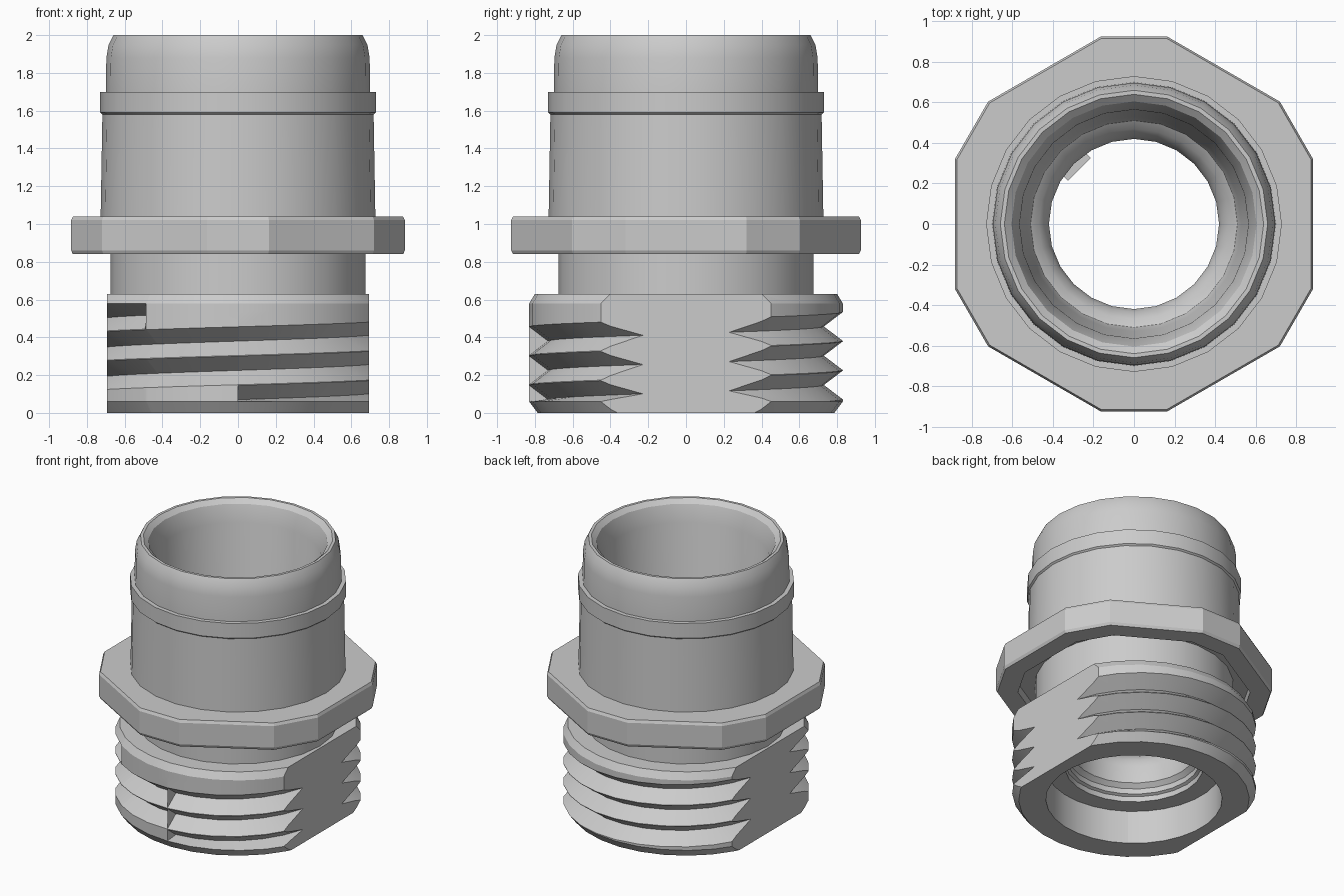
import bpy, bmesh
from math import sin, cos, pi, radians, floor
from mathutils import Vector

cube = bpy.data.objects.get("Cube")
if cube:
    bpy.data.objects.remove(cube, do_unlink=True)

grey = bpy.data.materials.new("plain_grey")
grey.use_nodes = True
colour = (0.6, 0.6, 0.6, 1)
grey.diffuse_color = colour
grey.node_tree.nodes["Principled BSDF"].inputs["Base Color"].default_value = colour


def finish(name, bm, smooth=True):
    bmesh.ops.recalc_face_normals(bm, faces=bm.faces[:])
    mesh = bpy.data.meshes.new(name)
    bm.to_mesh(mesh)
    bm.free()
    mesh.materials.append(grey)
    ob = bpy.data.objects.new(name, mesh)
    bpy.context.collection.objects.link(ob)
    if smooth:
        bpy.ops.object.select_all(action="DESELECT")
        ob.select_set(True)
        bpy.context.view_layer.objects.active = ob
        bpy.ops.object.shade_smooth_by_angle(angle=radians(25))
    return ob


def loft(columns):
    """Join (angle, closed r-z section) columns into a ring-shaped solid."""
    bm = bmesh.new()
    rings = [[bm.verts.new((r * cos(a), r * sin(a), z)) for r, z in sec]
             for a, sec in columns]
    for i, ring in enumerate(rings):
        nxt = rings[(i + 1) % len(rings)]
        for j in range(len(ring)):
            k = (j + 1) % len(ring)
            bm.faces.new((ring[j], nxt[j], nxt[k], ring[k]))
    bmesh.ops.remove_doubles(bm, verts=bm.verts[:], dist=1e-5)
    bmesh.ops.dissolve_degenerate(bm, edges=bm.edges[:], dist=1e-5)
    return bm


def lathe(section, sides):
    return loft([(2 * pi * i / sides, section) for i in range(sides)])


# Sleeve: rounded lip, collar band, neck and the stepped bore
sleeve = [
    (0.605, 1.97), (0.64, 2.0), (0.66, 2.0), (0.685, 1.95), (0.697, 1.88),
    (0.70, 1.7), (0.73, 1.7), (0.73, 1.59), (0.718, 1.58), (0.728, 1.0),
    (0.675, 0.98), (0.675, 0.6), (0.62, 0.6), (0.62, 0.25), (0.47, 0.25),
    (0.47, 0.29), (0.45, 0.3), (0.45, 0.34), (0.42, 0.37), (0.42, 0.5),
    (0.435, 0.56), (0.47, 0.61), (0.51, 0.64), (0.53, 0.7), (0.565, 1.85)]
finish("main_sleeve", lathe(sleeve, 24))

# Hexagonal flange with clipped corners and a recess under it
bm = bmesh.new()
angles = [radians(60 * k + s) for k in range(6) for s in (-20, 20)]
levels = [(0.79, 0.91), (0.79, 0.84), (0.93, 0.84), (0.94, 0.86),
          (0.94, 1.02), (0.93, 1.04), (0.7, 1.04), (0.66, 0.91)]
bm.free()
finish("hex_flange", loft([(a, levels) for a in angles]), smooth=False)

# Threaded end: one helical V groove cut into a chamfered cylinder
PITCH, CREST, ROOT, START, TURNS = 0.155, 0.83, 0.73, 0.07, 2.9
LOW, HIGH = 0.06, 0.58


def thread_section(turn, shift):
    """Outer and inner outline at a turn fraction measured from the front."""
    sec = [(0.6, 0), (0.785, 0), (CREST, LOW)]
    for k in range(4):
        z = START + PITCH * (turn + k)
        radius = ROOT if turn + k + shift < TURNS else CREST
        for r, h in ((CREST, z - 0.49 * PITCH), (radius, z),
                     (CREST, z + 0.49 * PITCH)):
            sec.append((r, min(max(h, LOW), HIGH)))
    return sec + [(CREST, HIGH), (0.80, 0.63), (0.6, 0.63)]


SIDES = 30
columns = []
for i in range(SIDES + 1):
    t = i / SIDES
    columns.append((-pi / 2 + 2 * pi * t, thread_section(t, 0)))
    # Blunt stop where the groove runs out
    if i == round((TURNS - floor(TURNS)) * SIDES) - 1:
        e = TURNS - floor(TURNS)
        for d in (-0.001, 0.001):
            columns.append((-pi / 2 + 2 * pi * (e + d), thread_section(e + d, 0)))
bm = loft(columns)

# Flat sides of the threaded end
for side in (-1, 1):
    cut = bmesh.ops.bisect_plane(
        bm, geom=bm.verts[:] + bm.edges[:] + bm.faces[:], dist=1e-5,
        plane_co=Vector((side * 0.693, 0, 0)), plane_no=Vector((side, 0, 0)),
        clear_outer=True)
    edges = [e for e in cut["geom_cut"] if isinstance(e, bmesh.types.BMEdge)]
    bmesh.ops.triangle_fill(bm, edges=edges, use_beauty=True,
                            normal=Vector((side, 0, 0)))
finish("threaded_end", bm)

# Small tab standing out from the bore wall
bm = bmesh.new()
bmesh.ops.create_cube(bm, size=1)
bmesh.ops.scale(bm, vec=(0.07, 0.16, 0.06), verts=bm.verts[:])
tab = finish("bore_tab", bm, smooth=False)
tab.location = (-0.295, 0.295, 0.42)
tab.rotation_euler.z = radians(135)
